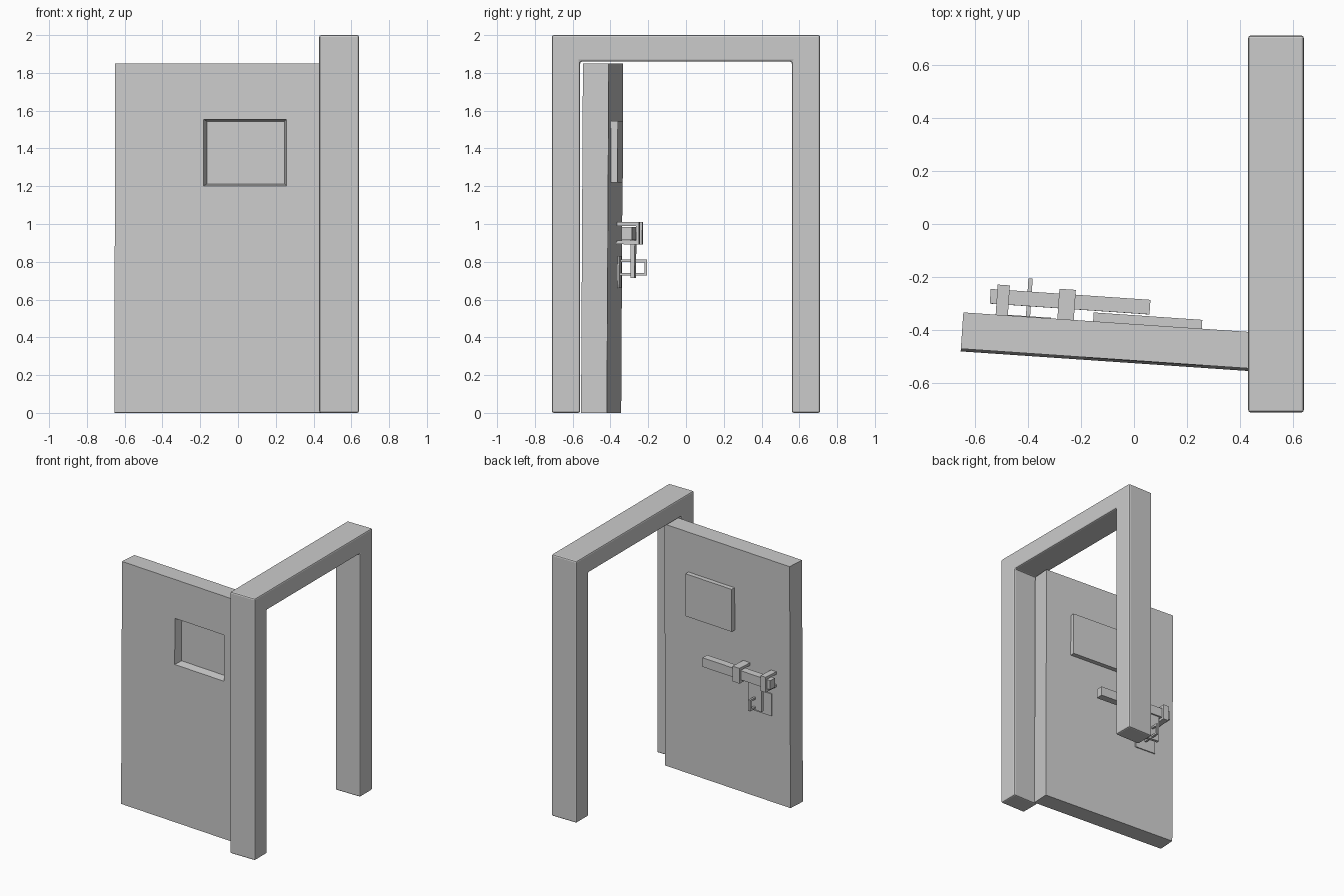
import bpy, bmesh, math
from mathutils import Matrix

if "Cube" in bpy.data.objects:
    bpy.data.objects.remove(bpy.data.objects["Cube"])

# Placement of the open door: slightly turned and leaning, local y = 0 is its back face
DOOR = (Matrix.Translation((0, -0.387, 0)) @ Matrix.Rotation(math.radians(-3.9), 4, 'Z')
        @ Matrix.Rotation(-0.0054, 4, 'X'))


def finish(name, bm, matrix=Matrix()):
    bmesh.ops.recalc_face_normals(bm, faces=bm.faces)
    me = bpy.data.meshes.new(name)
    bm.to_mesh(me)
    bm.free()
    ob = bpy.data.objects.new(name, me)
    ob.matrix_world = matrix
    bpy.context.collection.objects.link(ob)
    return ob


def add_box(bm, x, y, z):
    size = Matrix.Diagonal((x[1] - x[0], y[1] - y[0], z[1] - z[0], 1))
    mid = Matrix.Translation((sum(x) / 2, sum(y) / 2, sum(z) / 2))
    return bmesh.ops.create_cube(bm, size=1, matrix=mid @ size)['verts']


def boxes(name, *ranges, matrix=DOOR):
    bm = bmesh.new()
    for r in ranges:
        add_box(bm, *r)
    return finish(name, bm, matrix)


def extrude_x(name, profile, x0, x1):
    bm = bmesh.new()
    face = bm.faces.new([bm.verts.new((x0, y, z)) for y, z in profile])
    new = bmesh.ops.extrude_face_region(bm, geom=[face])['geom']
    bmesh.ops.translate(bm, vec=(x1 - x0, 0, 0),
                        verts=[v for v in new if isinstance(v, bmesh.types.BMVert)])
    return finish(name, bm)


# Door frame: two posts and lintel with softened edges
frame = extrude_x("door_frame", [(-.71, 0), (-.71, 2), (.71, 2), (.71, 0),
                                 (.56, 0), (.56, 1.86), (-.56, 1.86), (-.56, 0)], .43, .64)
bev = frame.modifiers.new("Bevel", 'BEVEL')
bev.width, bev.segments = .01, 2

# Door leaf with a tapered viewing recess in the front
leaf = boxes("door_leaf", ((-.645, .47), (-.137, 0), (0, 1.85)))
bm = bmesh.new()
for v in add_box(bm, (-.16, .252), (-.2, -.077), (1.212, 1.543)):
    if v.co.y < -.15:  # widen towards the front
        v.co.x = .046 + (v.co.x - .046) * 1.13
        v.co.z = 1.3775 + (v.co.z - 1.3775) * 1.13
cutter = finish("recess_cutter", bm, DOOR)
cutter.hide_render = True
cut = leaf.modifiers.new("Recess", 'BOOLEAN')
cut.operation, cut.solver, cut.object = 'DIFFERENCE', 'EXACT', cutter
bpy.context.view_layer.objects.active = leaf
leaf.select_set(True)
bpy.ops.object.modifier_apply(modifier=cut.name)
bpy.data.objects.remove(cutter)

# Window cover on the back
boxes("window_cover", ((-.155, .255), (-.01, .035), (1.22, 1.545)))

# Sliding bolt and its straps
boxes("sliding_bolt", ((-.548, .055), (.045, .1), (.915, .985)))
for name, x in (("inner_strap", (-.29, -.228)), ("outer_strap", (-.523, -.477))):
    boxes(name, (x, (-.005, .118), (.99, 1.01)), (x, (-.005, .118), (.893, .912)),
          (x, (.102, .118), (.912, .99)))

# Hasp hanging from the bolt, lock staple and its plate
boxes("hasp", ((-.46, -.34), (.066, .088), (.715, .92)))
boxes("staple_plate", ((-.485, -.315), (-.005, .008), (.66, .83)))
s = (-.409, -.393)
boxes("lock_staple", (s, (-.005, .15), (.798, .812)), (s, (-.005, .15), (.727, .741)),
      (s, (.136, .15), (.741, .798)))
